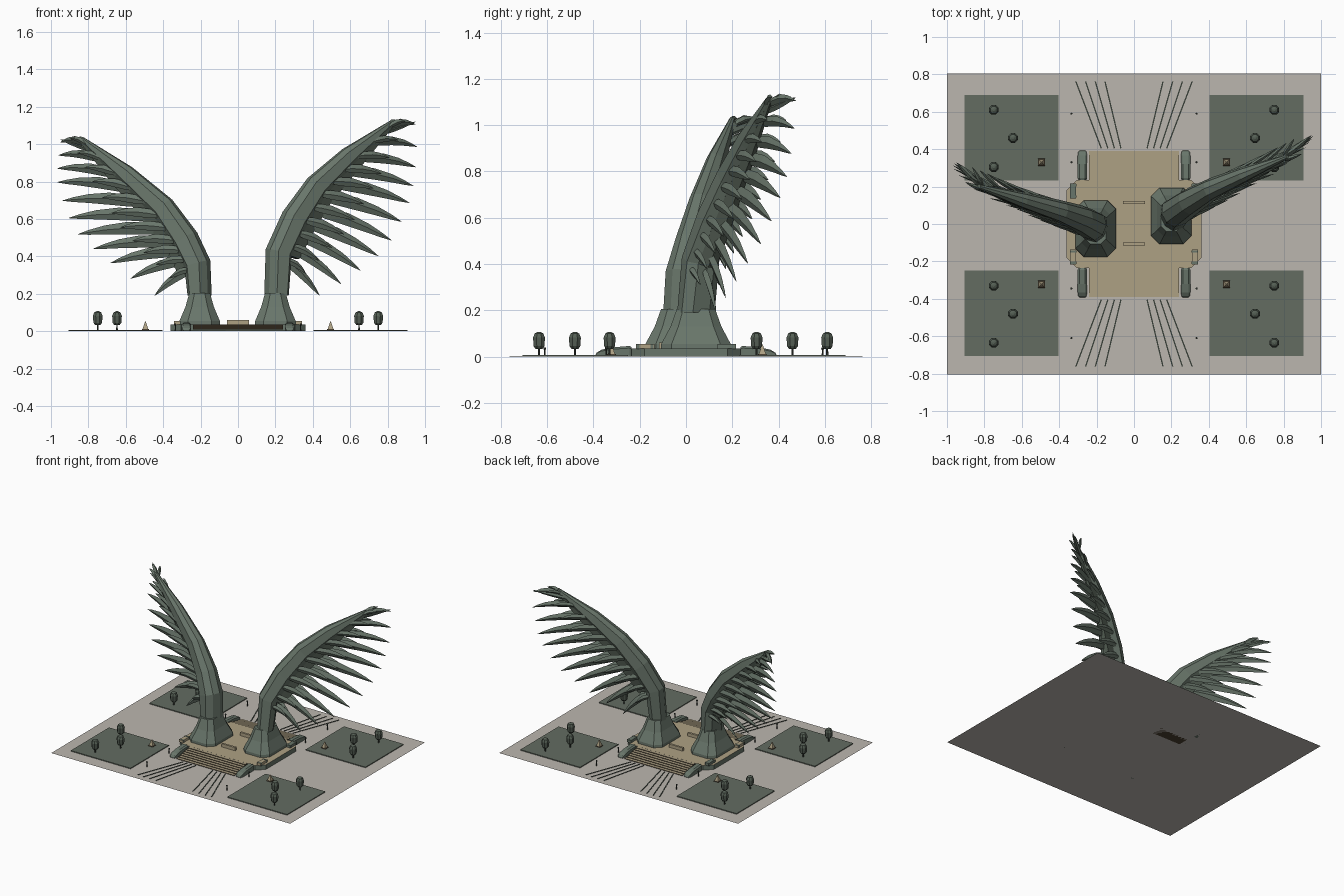
import bpy, bmesh, math
from mathutils import Vector, Matrix

if "Cube" in bpy.data.objects:
    bpy.data.objects.remove(bpy.data.objects["Cube"])


def material(name, r, g, b):
    m = bpy.data.materials.new(name)
    m.use_nodes = True
    m.diffuse_color = (r, g, b, 1)
    m.node_tree.nodes["Principled BSDF"].inputs["Base Color"].default_value = (r, g, b, 1)
    return m


PAVING = material("paving grey", .50, .47, .43)
LAWN = material("lawn green", .125, .15, .12)
BRONZE = material("bronze green", .14, .18, .145)
DARK = material("dark bronze", .09, .115, .09)
TREE = material("tree green", .09, .115, .09)
SAND = material("sandstone", .42, .355, .23)
BROWN = material("brown riser", .07, .05, .03)
IRON = material("iron", .04, .05, .04)


def finish(bm, name, *mats, rule=None):
    bmesh.ops.recalc_face_normals(bm, faces=bm.faces)
    if rule:
        for f in bm.faces:
            f.material_index = rule(f)
    me = bpy.data.meshes.new(name)
    bm.to_mesh(me)
    bm.free()
    for m in mats:
        me.materials.append(m)
    ob = bpy.data.objects.new(name, me)
    bpy.context.collection.objects.link(ob)
    return ob


def add_loft(bm, rings):
    loops = [[bm.verts.new(p) for p in ring] for ring in rings]
    n = len(loops[0])
    for a, b in zip(loops, loops[1:]):
        for i in range(n):
            bm.faces.new((a[i], a[(i + 1) % n], b[(i + 1) % n], b[i]))
    bm.faces.new(loops[0])
    bm.faces.new(loops[-1])


def loft(name, rings, *mats, rule=None):
    bm = bmesh.new()
    add_loft(bm, rings)
    return finish(bm, name, *mats, rule=rule)


def box(name, centre, size, mat, turn=0):
    bm = bmesh.new()
    bmesh.ops.create_cube(bm, size=1, matrix=Matrix.Translation(centre)
                          @ Matrix.Rotation(turn, 4, 'Z') @ Matrix.Diagonal((*size, 1)))
    return finish(bm, name, mat)


def chamfered(cx, cy, z, hx, hy, c):
    pts = [(hx, hy - c), (hx - c, hy), (c - hx, hy), (-hx, hy - c),
           (-hx, c - hy), (c - hx, -hy), (hx - c, -hy), (hx, c - hy)]
    return [Vector((cx + x, cy + y, z)) for x, y in pts]


def sample(values, t):
    f = t * (len(values) - 1)
    i = min(int(f), len(values) - 2)
    return values[i] + (values[i + 1] - values[i]) * (f - i)


# Ground, lawns and paving stripes
bm = bmesh.new()
bmesh.ops.create_grid(bm, x_segments=1, y_segments=1, size=1, matrix=Matrix.Diagonal((1, .805, 1, 1)))
finish(bm, "plaza_ground", PAVING)
for sx in (-1, 1):
    for sy, cy in ((1, .46), (-1, -.478)):
        box("lawn", (sx * .655, cy, .004), (.5, .457, .006), LAWN)
        for k in range(4):
            a = Vector((sx * (.07 + .035 * k), sy * .405, .002))
            b = Vector((sx * (.155 + .052 * k), sy * .762, .002))
            d = b - a
            box("paving_stripe", (a + b) / 2, (d.length, .007, .003), IRON, math.atan2(d.y, d.x))


# Trees, pyramids and lamp posts
def turned(name, x, y, profile, sides, mat):
    loft(name, [[Vector((x + r * math.cos(math.tau * (i + .5) / sides),
                         y + r * math.sin(math.tau * (i + .5) / sides), z))
                 for i in range(sides)] for r, z in profile], mat)


for sx in (-1, 1):
    for x, y in ((.75, .61), (.647, .46), (.75, .305), (.75, -.33), (.647, -.48), (.75, -.635)):
        turned("tree_trunk", sx * x, y, [(.005, .005), (.004, .04)], 6, IRON)
        turned("tree_crown", sx * x, y, [(.015, .032), (.025, .045), (.028, .082),
                                         (.02, .1), (.006, .107)], 8, TREE)
    for y in (.33, -.322):
        turned("pyramid_base", sx * .495, y, [(.028, .005), (.026, .011)], 4, BROWN)
        turned("pyramid", sx * .495, y, [(.022, .01), (.003, .052)], 4, SAND)
    for y in (.59, .33, -.345, -.61):
        turned("lamp_post", sx * .335, y, [(.004, 0), (.003, .03), (.006, .032), (.005, .04)], 6, IRON)

# Raised deck with sandstone top
TOP = .036


def top_rule(f):
    return 0 if f.normal.z > .5 else 1


loft("deck", [chamfered(0, 0, z, .36, .235, .055) for z in (.001, TOP)], SAND, BRONZE, rule=top_rule)

# Stairs at the front and back, brown risers
STEPS = 7
for s in (-1, 1):
    bm = bmesh.new()
    for k in range(STEPS):
        y0, y1 = .2, .39 - k * .155 / STEPS
        z0, z1 = TOP * k / STEPS, TOP * (k + 1) / STEPS - .0005
        add_loft(bm, [[Vector((x, s * y, z)) for x, y in ((-.24, y0), (.24, y0), (.24, y1), (-.24, y1))]
                      for z in (z0, z1)])
    finish(bm, "stairs", SAND, BROWN, rule=top_rule)

# Stair cheek walls, side benches and centre benches
for sx in (-1, 1):
    for sy in (-1, 1):
        rings = []
        for y, h, w in ((.235, .042, .02), (.245, .046, .025), (.32, .04, .025),
                        (.365, .03, .025), (.385, .018, .022), (.392, .006, .016)):
            rings.append([Vector((sx * .276 + x * w, sy * y, z)) for x, z in
                          ((-1, 0), (1, 0), (1, h * .8), (.6, h), (-.6, h), (-1, h * .8))])
        loft("cheek_wall", rings, BRONZE)
        box("side_bench", (sx * .325, sy * .177, .045), (.032, .08, .018), SAND if sy < 0 else BRONZE)
        for dy in (-.03, .03):
            box("bench_end", (sx * .325, sy * .177 + dy, .044), (.036, .012, .022), BRONZE)
for y in (-.108, .115):
    box("centre_bench", (0, y, .048), (.115, .016, .025), SAND)


# Wings
def blade(bm, root, tip, width, thick, normal, droop):
    d = (tip - root).normalized()
    across = normal.cross(d).normalized()
    face = d.cross(across)
    rings = []
    for t, w in ((0, .55), (.2, .95), (.45, 1), (.7, .72), (.88, .38), (1, .03)):
        c = root.lerp(tip, t) + Vector((0, 0, droop * math.sin(math.pi * t)))
        rings.append([c + across * width * w, c + face * thick * w,
                      c - across * width * w, c - face * thick * w])
    add_loft(bm, rings)


def wing(label, base, spine, tips, normal):
    spine = [Vector(p) for p in spine]
    tips = [Vector(p) for p in tips]
    normal = Vector(normal).normalized()
    half_w = [.056, .064, .068, .062, .048, .012]
    half_d = [.08, .078, .07, .055, .04, .012]
    # Leading direction at each point of the arm
    lead = []
    for i in range(len(spine)):
        d = spine[min(i + 1, len(spine) - 1)] - spine[max(i - 1, 0)]
        if i == 0:
            d = Vector((0, 0, 1))
        b = normal.cross(d).normalized()
        lead.append(b if b.x * spine[-1].x < 0 else -b)

    # Faceted pedestal
    cx, cy = base
    loft(label + "_pedestal", [chamfered(cx, cy, z, hx, hy, c) for z, hx, hy, c in
                               ((.002, .11, .152, .045), (.055, .108, .15, .045),
                                (.13, .076, .11, .034), (.205, .055, .083, .028))], BRONZE)
    # Tapered arm
    arm = []
    for p, b, w, d in zip(spine, lead, half_w, half_d):
        arm.append([p + b * w * u + normal * d * v for u, v in
                    ((1, .35), (.55, .9), (-.5, 1), (-1, .5), (-1, -.5), (-.5, -1), (.55, -.9), (1, -.35))])
    loft(label + "_arm", arm, BRONZE)
    # Darker web behind the arm
    web = []
    for p, b, w, d in list(zip(spine, lead, half_w, half_d))[1:]:
        web.append([p + b * w * u + normal * d * v for u, v in
                    ((-.6, .6), (-1.9, .25), (-1.9, -.25), (-.6, -.6))])
    loft(label + "_web", web, DARK)

    # Long feathers, with short covert feathers on both faces
    long_bm, short_bm = bmesh.new(), bmesh.new()
    count = 11
    for k in range(count):
        f = k / (count - 1)
        t = .17 + .81 * f
        p, b = sample(spine, t), sample(lead, t)
        w, d = sample(half_w, t), sample(half_d, t)
        tip = sample(tips, f)
        root = p - b * w * .7
        size = .019 + .015 * math.sin(math.pi * min(1, f * .9 + .1))
        blade(long_bm, root, tip, size, .014, normal, .02)
        for side in (-1, 1):
            start = p - b * w * .45 + normal * side * d * .75
            end = root.lerp(tip, .5) + normal * side * .045 + Vector((0, 0, .025))
            blade(short_bm, start, end, size * .75, .011, normal, .012)
    # Tip feathers
    for end in (tips[-1] + Vector((0, 0, .015)), spine[-1].lerp(tips[-1], .4) + Vector((0, 0, .025))):
        blade(long_bm, sample(spine, .93), end, .016, .011, normal, 0)
    finish(long_bm, label + "_long_feathers", BRONZE)
    finish(short_bm, label + "_covert_feathers", BRONZE)


wing("left_wing", (.2, .043),
     [(.203, .04, .19), (.215, .06, .42), (.30, .12, .60), (.42, .19, .775), (.59, .265, .935), (.82, .36, 1.115)],
     [(.436, .13, .19), (.60, .19, .28), (.74, .26, .39), (.84, .34, .51),
      (.91, .40, .66), (.94, .44, .79), (.96, .465, .935), (.95, .475, 1.105)],
     (.45, -.88, 0))
wing("right_wing", (-.205, -.025),
     [(-.203, -.02, .19), (-.215, -.01, .36), (-.28, .025, .49), (-.40, .07, .66), (-.60, .13, .84), (-.83, .2, 1.025)],
     [(-.446, .02, .19), (-.63, .08, .32), (-.76, .13, .43), (-.88, .2, .54),
      (-.93, .25, .67), (-.97, .3, .81), (-.965, .32, .91), (-.95, .33, 1.01)],
     (-.37, -.93, 0))
